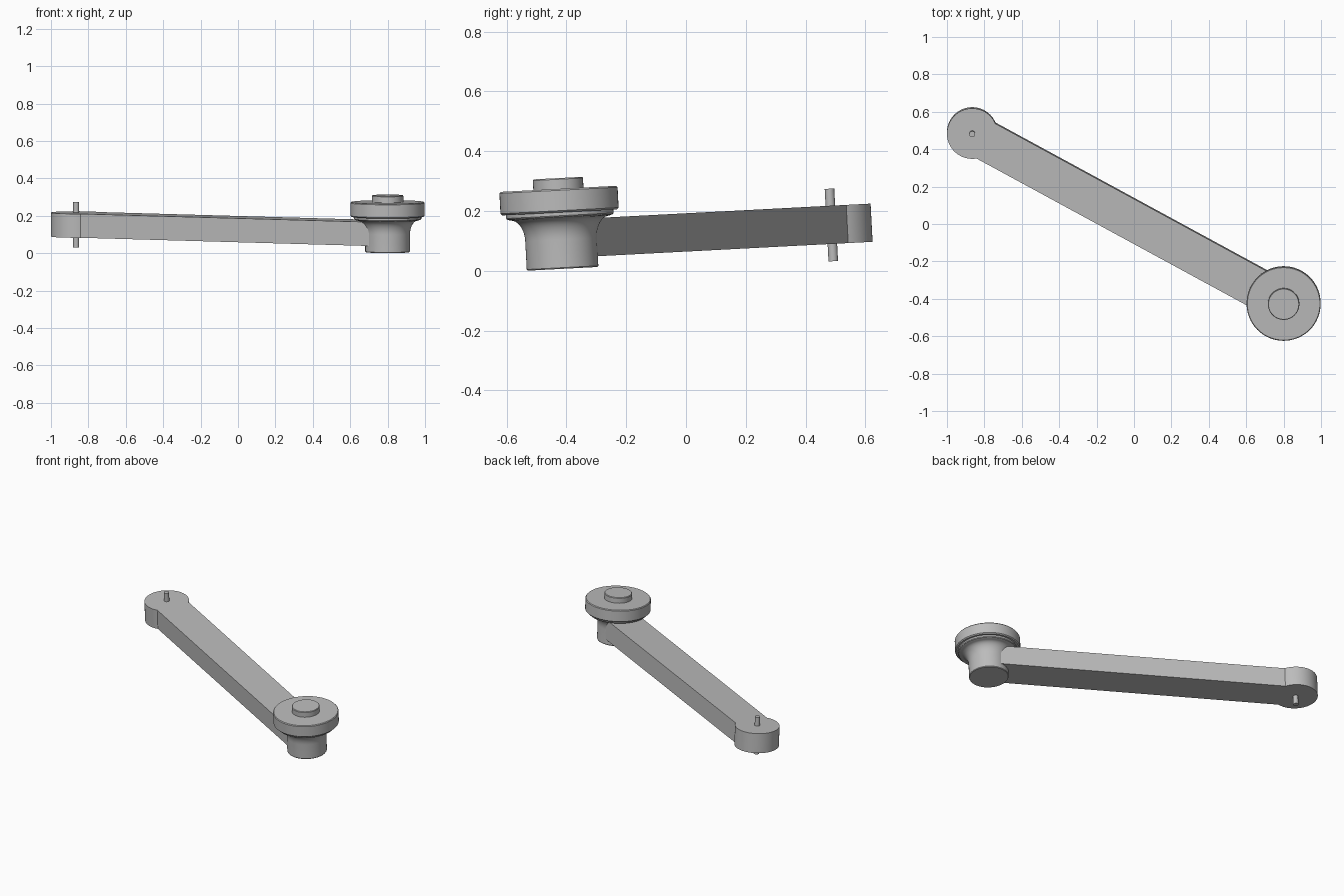
import bpy, bmesh, math
from mathutils import Vector

cube = bpy.data.objects.get("Cube")
if cube:
    bpy.data.objects.remove(cube, do_unlink=True)

GREY = (0.5, 0.5, 0.5, 1.0)
grey = bpy.data.materials.new("plain grey")
grey.use_nodes = True
grey.diffuse_color = GREY
grey.node_tree.nodes["Principled BSDF"].inputs["Base Color"].default_value = GREY

# The whole assembly leans slightly about x, pivoting on the hub base
PIVOT = (0.8, -0.413, 0.0065)
TILT = math.radians(3)
PIN_END = Vector((-1.665, 0.906, 0))


def finish(bm, name):
    bmesh.ops.recalc_face_normals(bm, faces=bm.faces)
    mesh = bpy.data.meshes.new(name)
    bm.to_mesh(mesh)
    bm.free()
    mesh.materials.append(grey)
    obj = bpy.data.objects.new(name, mesh)
    bpy.context.collection.objects.link(obj)
    obj.location = PIVOT
    obj.rotation_euler.x = TILT
    bpy.ops.object.select_all(action='DESELECT')
    obj.select_set(True)
    bpy.context.view_layer.objects.active = obj
    bpy.ops.object.shade_smooth_by_angle(angle=math.radians(30))
    return obj


def lathe(name, profile, centre=Vector(), steps=64):
    """Turn (radius, height) points around a vertical axis."""
    bm = bmesh.new()
    pts = [bm.verts.new(centre + Vector((r, 0, h))) for r, h in profile]
    edges = [bm.edges.new(pair) for pair in zip(pts, pts[1:])]
    bmesh.ops.spin(bm, geom=pts + edges, cent=centre, axis=(0, 0, 1),
                   angle=math.tau, steps=steps)
    bmesh.ops.remove_doubles(bm, verts=bm.verts, dist=1e-5)
    return finish(bm, name)


# Hub: stem flaring through a fillet into an under-lip
flare = []
for i in range(11):
    a = math.radians(9 * i)
    flare.append((0.165 - 0.045 * math.cos(a), 0.098 + 0.072 * math.sin(a)))
lathe("hub_stem", [(0, 0), (0.117, 0), (0.12, 0.004)] + flare
      + [(0.177, 0.174), (0.18, 0.178), (0.18, 0.2), (0, 0.2)])

# Wide disc with softened rims
lathe("hub_disc", [(0, 0.189), (0.192, 0.189), (0.198, 0.195), (0.198, 0.263),
                   (0.194, 0.268), (0, 0.268)])

# Small raised cap
lathe("hub_cap", [(0, 0.26), (0.084, 0.26), (0.084, 0.3), (0.081, 0.304), (0, 0.304)])

# Arm: straight bar with an enlarged round end, as one extruded outline
HALF_WIDTH, END_RADIUS, BOTTOM, TOP = 0.106, 0.135, 0.036, 0.164
along = -PIN_END.normalized()
side = Vector((-along.y, along.x, 0))
start = math.asin(HALF_WIDTH / END_RADIUS)
bm = bmesh.new()
outline = [side * -HALF_WIDTH, side * HALF_WIDTH]
for i in range(49):
    a = start + (math.tau - 2 * start) * i / 48
    outline.append(PIN_END + END_RADIUS * (along * math.cos(a) + side * math.sin(a)))
lift = Vector((0, 0, BOTTOM))
face = bm.faces.new([bm.verts.new(p + lift) for p in outline])
top = bmesh.ops.extrude_face_region(bm, geom=[face], use_keep_orig=True)
bmesh.ops.translate(bm, vec=(0, 0, TOP - BOTTOM),
                    verts=[v for v in top["geom"] if isinstance(v, bmesh.types.BMVert)])
finish(bm, "arm")

# Pin through the round end
lathe("pin", [(0, -0.022), (0.016, -0.022), (0.016, 0.221), (0, 0.221)], PIN_END, 24)
